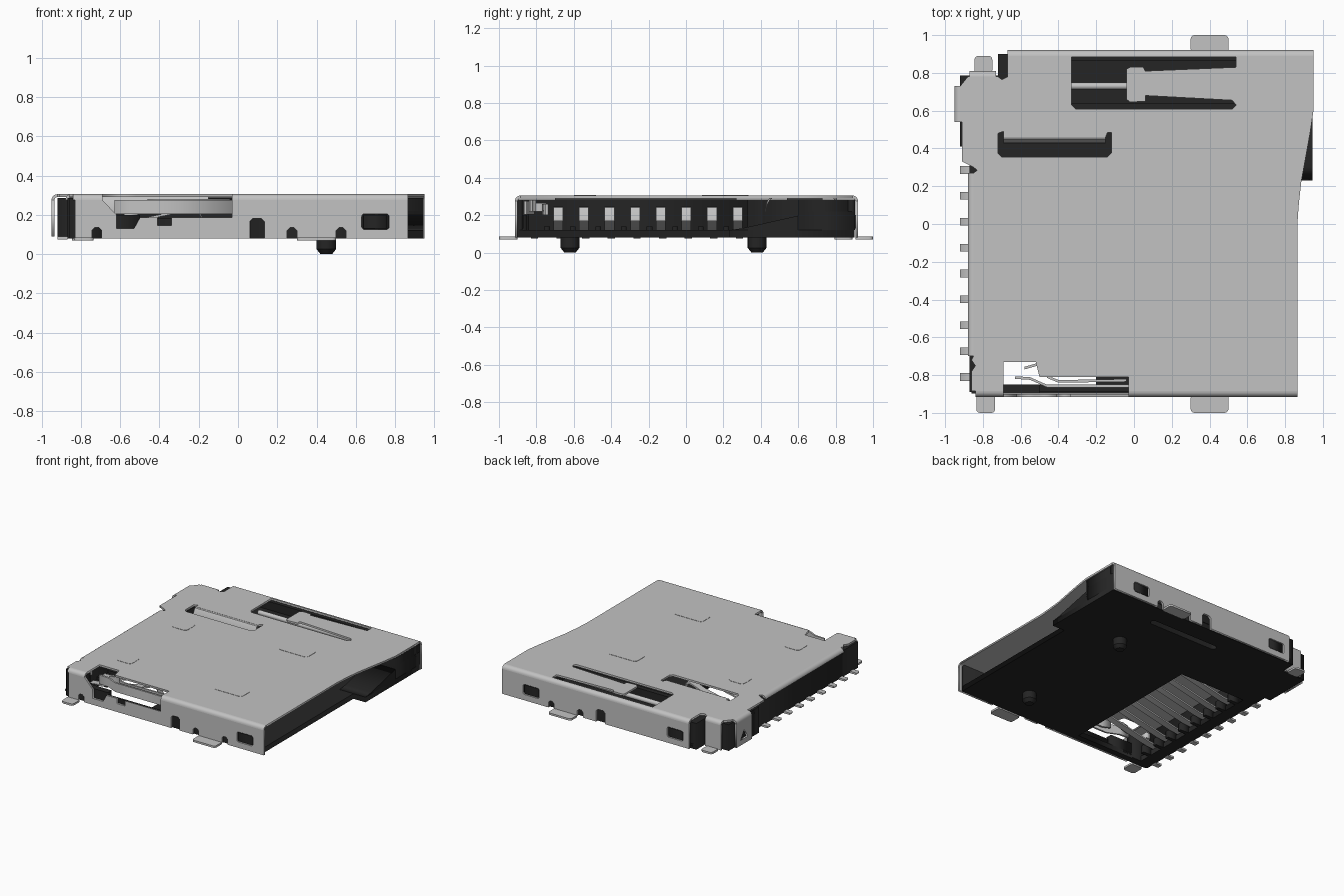
import bpy, bmesh, math

cube = bpy.data.objects.get("Cube")
if cube:
    bpy.data.objects.remove(cube, do_unlink=True)


def material(name, c, rough):
    m = bpy.data.materials.new(name)
    m.use_nodes = True
    m.diffuse_color = (c, c, c, 1)
    b = m.node_tree.nodes["Principled BSDF"]
    b.inputs["Base Color"].default_value = (c, c, c, 1)
    b.inputs["Roughness"].default_value = rough
    return m


STEEL = material("steel grey", 0.54, 0.5)
BLACK = material("black plastic", 0.018, 0.6)


def plate(name, loops, a, b, mat=STEEL, axis="z", smooth=False):
    """Fill 2D loops (outline, then holes) and extrude from a to b along an axis."""
    cu = bpy.data.curves.new(name, "CURVE")
    cu.dimensions, cu.fill_mode, cu.extrude = "2D", "BOTH", 0.5
    for loop in loops:
        s = cu.splines.new("POLY")
        s.points.add(len(loop) - 1)
        for p, (u, v) in zip(s.points, loop):
            p.co = (u, v, 0, 1)
        s.use_cyclic_u = True
    tmp = bpy.data.objects.new(name + "_tmp", cu)
    me = bpy.data.meshes.new_from_object(tmp)
    bpy.data.objects.remove(tmp, do_unlink=True)
    bpy.data.curves.remove(cu)
    bm = bmesh.new()
    bm.from_mesh(me)
    for vert in bm.verts:
        u, v, w = vert.co
        w = a + (w + 0.5) * (b - a)
        vert.co = {"z": (u, v, w), "y": (u, w, v), "x": (w, u, v)}[axis]
    bmesh.ops.remove_doubles(bm, verts=bm.verts, dist=1e-5)
    bmesh.ops.recalc_face_normals(bm, faces=bm.faces)
    bm.to_mesh(me)
    bm.free()
    me.name = name
    me.materials.clear()
    me.materials.append(mat)
    ob = bpy.data.objects.new(name, me)
    bpy.context.collection.objects.link(ob)
    if smooth:
        shade(ob)
    return ob


def shade(ob):
    bpy.ops.object.select_all(action="DESELECT")
    ob.select_set(True)
    bpy.context.view_layer.objects.active = ob
    bpy.ops.object.shade_smooth_by_angle(angle=math.radians(35))


def rect(x0, x1, y0, y1, r=0.0):
    if not r:
        return [(x0, y0), (x1, y0), (x1, y1), (x0, y1)]
    pts = []
    for cx, cy, start in ((x1 - r, y1 - r, 0), (x0 + r, y1 - r, 90),
                          (x0 + r, y0 + r, 180), (x1 - r, y0 + r, 270)):
        for k in range(4):
            t = math.radians(start + k * 30)
            pts.append((cx + r * math.cos(t), cy + r * math.sin(t)))
    return pts


def box(name, x0, x1, y0, y1, z0, z1, mat=BLACK):
    return plate(name, [rect(x0, x1, y0, y1)], z0, z1, mat)


def ribbon(path, t):
    """Closed strip made from a path shifted by t in its second coordinate."""
    return path + [(u, v + t) for u, v in reversed(path)]


def bend(name, centre, side, a, b, axis):
    """Quarter-round sheet fold joining the lid to a wall."""
    ring = [(centre + side * r * math.cos(t), 0.275 + r * math.sin(t))
            for r, ts in ((0.03, range(7)), (0.015, range(6, -1, -1)))
            for t in [math.radians(15 * k) for k in ts]]
    plate(name, [ring], a, b, STEEL, axis, True)


def lower_edge(x0, x1, notches):
    """Bottom wall edge from x0 to x1 with chamfered notches."""
    pts = [(x0, 0.08)]
    for n0, n1, h in notches:
        pts += [(n0, 0.08), (n0, h - 0.015), (n0 + 0.015, h),
                (n1 - 0.015, h), (n1, h - 0.015), (n1, 0.08)]
    return pts + [(x1, 0.08)]


# --- Steel lid with its cut-outs
lid = [(0.865, -0.885), (-0.03, -0.885), (-0.03, -0.81), (-0.5, -0.81), (-0.52, -0.73),
       (-0.69, -0.73), (-0.69, -0.885), (-0.86, -0.885), (-0.86, -0.78), (-0.84, -0.75),
       (-0.86, -0.72), (-0.85, -0.70), (-0.85, 0.27), (-0.83, 0.285), (-0.85, 0.30),
       (-0.91, 0.33), (-0.91, 0.54), (-0.92, 0.54), (-0.92, 0.73), (-0.88, 0.78),
       (-0.72, 0.78), (-0.70, 0.765), (-0.67, 0.78), (-0.67, 0.89), (0.95, 0.89),
       (0.95, 0.6), (0.932, 0.48), (0.905, 0.33), (0.885, 0.22), (0.872, 0.1), (0.865, 0.0)]
spring_hole = [(-0.33, 0.63), (-0.31, 0.61), (0.52, 0.61), (0.54, 0.63), (0.52, 0.655),
               (0.06, 0.68), (0.06, 0.65), (-0.02, 0.645), (-0.04, 0.66), (-0.04, 0.82),
               (-0.02, 0.83), (0.05, 0.83), (0.06, 0.81), (0.54, 0.83), (0.54, 0.885),
               (-0.33, 0.885)]
flap_hole = [(-0.70, 0.355), (-0.14, 0.355), (-0.12, 0.375), (-0.12, 0.485), (-0.14, 0.485),
             (-0.15, 0.46), (-0.69, 0.46), (-0.69, 0.49), (-0.72, 0.48), (-0.72, 0.375)]
plate("lid", [lid, spring_hole, flap_hole], 0.29, 0.305)
for x0, x1, y0, y1 in ((0.2, 0.45, 0.21, 0.335), (0.2, 0.45, -0.6, -0.48),
                       (-0.64, -0.51, 0.085, 0.21), (-0.64, -0.51, -0.6, -0.48)):
    plate("lid_emboss", [rect(x0, x1, y0, y1, 0.025)], 0.304, 0.307)
plate("card_flap", [ribbon([(0.465, 0.29), (0.45, 0.285), (0.43, 0.25), (0.425, 0.21)], 0.015)],
      -0.69, -0.15, STEEL, "x", True)

# --- Folds between the lid and the walls
bend("front_fold_long", -0.885, -1, -0.03, 0.865, "x")
bend("front_fold_short", -0.885, -1, -0.84, -0.69, "x")
bend("back_fold", 0.89, 1, -0.67, 0.95, "x")
bend("corner_back_fold", 0.78, 1, -0.87, -0.73, "x")
bend("corner_side_fold", -0.92, -1, 0.54, 0.73, "y")
bend("contact_side_fold", -0.85, -1, -0.70, 0.27, "y")

# --- Walls
front = lower_edge(-0.83, 0.865, [(-0.745, -0.695, 0.135), (0.06, 0.135, 0.18),
                                  (0.25, 0.3, 0.135), (0.5, 0.55, 0.135)])
front += [(0.865, 0.275), (-0.03, 0.275), (-0.03, 0.185), (-0.34, 0.185), (-0.34, 0.145),
          (-0.41, 0.145), (-0.41, 0.185), (-0.5, 0.185), (-0.53, 0.13), (-0.62, 0.13),
          (-0.62, 0.2), (-0.69, 0.275), (-0.83, 0.275)]
plate("front_wall", [front, rect(0.63, 0.77, 0.125, 0.205, 0.015)], -0.915, -0.9, STEEL, "y")
back = lower_edge(-0.67, 0.95, [(0.06, 0.135, 0.18), (0.25, 0.3, 0.135), (0.5, 0.55, 0.135)])
back += [(0.95, 0.275), (-0.67, 0.275)]
plate("back_wall", [back, rect(0.63, 0.77, 0.125, 0.205, 0.015),
                    rect(-0.62, -0.48, 0.125, 0.205, 0.015)], 0.905, 0.92, STEEL, "y")
plate("corner_back_wall", [rect(-0.87, -0.73, 0.08, 0.275)], 0.795, 0.81, STEEL, "y")
plate("corner_side_wall", [rect(0.54, 0.73, 0.09, 0.275),
                           [(0.59, 0.13), (0.68, 0.13), (0.635, 0.2)]], -0.95, -0.935, STEEL, "x")

# --- Solder tabs
for name, x0, x1, y0, y1 in (("front_tab", 0.3, 0.5, -1.0, -0.9),
                             ("front_corner_tab", -0.835, -0.735, -1.0, -0.9),
                             ("back_tab", 0.3, 0.5, 0.905, 1.0),
                             ("back_corner_tab", -0.845, -0.75, 0.795, 0.89)):
    plate(name, [rect(x0, x1, y0, y1, 0.02)], 0.07, 0.085)

# --- Plastic base with the contact window and the spring slot
base = [(-0.86, -0.895), (0.84, -0.895), (0.84, 0.23), (0.945, 0.23), (0.945, 0.9),
        (-0.7, 0.9), (-0.7, 0.77), (-0.86, 0.77)]
plate("base_floor", [base, rect(-0.77, -0.2, -0.85, 0.29),
                     rect(-0.15, 0.45, 0.7, 0.75, 0.024)], 0.08, 0.12, BLACK)
box("contact_wall", -0.87, -0.79, -0.89, 0.42, 0.08, 0.285)
box("corner_block", -0.92, -0.72, 0.41, 0.785, 0.08, 0.285)
box("gap_block", -0.72, -0.66, 0.6, 0.9, 0.08, 0.285)
box("card_stop", -0.8, -0.72, 0.33, 0.62, 0.12, 0.285)
box("front_rail", 0.0, 0.84, -0.9, -0.875, 0.08, 0.285)
box("switch_block", -0.69, -0.5, -0.898, -0.85, 0.08, 0.2)
box("switch_ledge", -0.5, -0.03, -0.898, -0.885, 0.08, 0.18)
box("front_corner_block", -0.86, -0.69, -0.898, -0.84, 0.08, 0.285)
box("spring_guide_floor", -0.66, 0.945, 0.6, 0.904, 0.12, 0.22)
box("spring_guide_back", -0.66, 0.945, 0.865, 0.904, 0.22, 0.285)
box("spring_guide_inner", -0.66, 0.56, 0.6, 0.64, 0.22, 0.28)
box("spring_guide_mouth", 0.56, 0.945, 0.6, 0.87, 0.22, 0.285)
plate("mouth_ramp", [[(0.23, 0.12), (0.61, 0.12), (0.61, 0.2), (0.3, 0.13)]],
      0.72, 0.945, BLACK, "x")

# --- Latch plugs showing in the wall windows
for x in (0.64, -0.61):
    box("back_latch", x, x + 0.12, 0.9, 0.916, 0.13, 0.2)
box("front_latch", 0.64, 0.76, -0.911, -0.87, 0.13, 0.2)

# --- Locating pegs with tapered tips
for y in (-0.62, 0.38):
    bm = bmesh.new()
    for r1, r2, z0, z1 in ((0.05, 0.05, 0.025, 0.085), (0.03, 0.05, 0.0, 0.025)):
        made = bmesh.ops.create_cone(bm, cap_ends=True, segments=24, radius1=r1, radius2=r2,
                                     depth=z1 - z0)
        bmesh.ops.translate(bm, verts=made["verts"], vec=(0.45, y, (z0 + z1) / 2))
    me = bpy.data.meshes.new("locating_peg")
    bm.to_mesh(me)
    bm.free()
    me.materials.append(BLACK)
    peg = bpy.data.objects.new("locating_peg", me)
    bpy.context.collection.objects.link(peg)
    shade(peg)

# --- Sprung contacts, their solder tails and the comb between them
spring_path = [(-0.8, 0.115), (-0.7, 0.125), (-0.35, 0.2), (-0.25, 0.235), (-0.21, 0.23),
               (-0.18, 0.17)]
tail_path = [(-0.92, 0.075), (-0.87, 0.075), (-0.84, 0.1), (-0.79, 0.115)]
for i in range(9):
    y = -0.81 + i * 0.137
    plate("contact_tail", [ribbon(tail_path, 0.015)], y - 0.02, y + 0.02, STEEL, "y")
    if i:
        yc = y - 0.01
        plate("contact_spring", [ribbon(spring_path, 0.012)], yc - 0.026, yc + 0.026,
              STEEL, "y", True)
        box("comb_tooth", -0.8, -0.7, y - 0.085, y - 0.055, 0.08, 0.14)

# --- Card detection switch and push spring
plate("switch_lever", [ribbon([(-0.63, -0.82), (-0.55, -0.825), (-0.46, -0.865),
                               (-0.03, -0.865)], 0.014)], 0.205, 0.275, STEEL)
plate("switch_blade", [ribbon([(-0.46, -0.815), (-0.4, -0.84), (-0.04, -0.835)], 0.014)],
      0.22, 0.28, STEEL)
plate("switch_tip", [ribbon([(-0.58, -0.77), (-0.51, -0.75)], 0.014)], 0.2, 0.26, STEEL)
box("switch_pad", -0.78, -0.74, -0.815, -0.745, 0.22, 0.265, STEEL)
wire = [(0.73 + 0.018 * math.cos(k * math.pi / 6), 0.255 + 0.018 * math.sin(k * math.pi / 6))
        for k in range(12)]
plate("push_rod", [wire], -0.33, 0.5, STEEL, "x", True)
